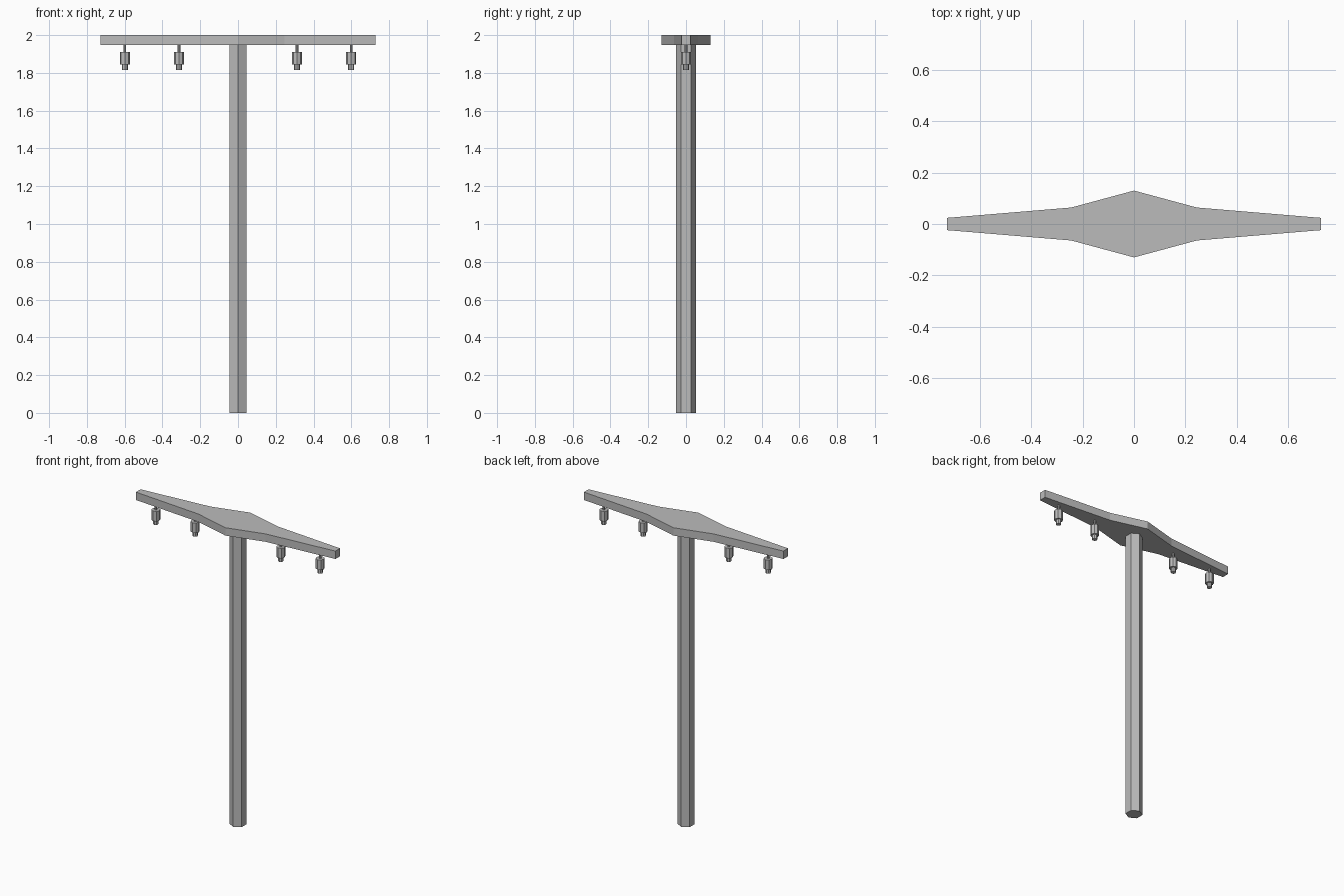
import bpy
import bmesh
from math import cos, sin, pi

cube = bpy.data.objects.get("Cube")
if cube:
    bpy.data.objects.remove(cube, do_unlink=True)

grey = bpy.data.materials.new("plain grey")
grey.use_nodes = True
colour = (0.5, 0.5, 0.5, 1)
grey.diffuse_color = colour
grey.node_tree.nodes["Principled BSDF"].inputs["Base Color"].default_value = colour


def ring(sides, radius, turn=0.0):
    return [(radius * cos(turn + 2 * pi * i / sides),
             radius * sin(turn + 2 * pi * i / sides)) for i in range(sides)]


def add_prism(bm, outline, bottom, top, x=0.0):
    """Extrude a flat outline between two heights."""
    base = bm.faces.new([bm.verts.new((px + x, py, bottom)) for px, py in outline])
    result = bmesh.ops.extrude_face_region(bm, geom=[base], use_keep_orig=True)
    moved = [v for v in result["geom"] if isinstance(v, bmesh.types.BMVert)]
    bmesh.ops.translate(bm, verts=moved, vec=(0, 0, top - bottom))


def build(name, prisms):
    bm = bmesh.new()
    for prism in prisms:
        add_prism(bm, *prism)
    bmesh.ops.recalc_face_normals(bm, faces=bm.faces)
    mesh = bpy.data.meshes.new(name)
    bm.to_mesh(mesh)
    bm.free()
    mesh.materials.append(grey)
    obj = bpy.data.objects.new(name, mesh)
    bpy.context.collection.objects.link(obj)
    return obj


# Hexagonal pole with an edge facing the front
build("pole", [(ring(6, 0.052, pi / 2), 0, 1.95)])

# Tapered crossarm, widest over the pole
half = [(0.727, 0.024), (0.245, 0.064), (0, 0.13), (-0.245, 0.064), (-0.727, 0.024)]
build("crossarm", [(half + [(-x, -y) for x, y in half], 1.948, 2.0)])

# Hanging insulators: thin rod, wide body and narrow tip
for side, label in ((1, "left"), (-1, "right")):
    for place, x in (("inner", 0.312), ("outer", 0.599)):
        build(f"{label}_{place}_insulator", [
            (ring(8, 0.007), 1.905, 1.95, side * x),
            (ring(8, 0.027), 1.844, 1.91, side * x),
            (ring(8, 0.016), 1.815, 1.844, side * x),
        ])
